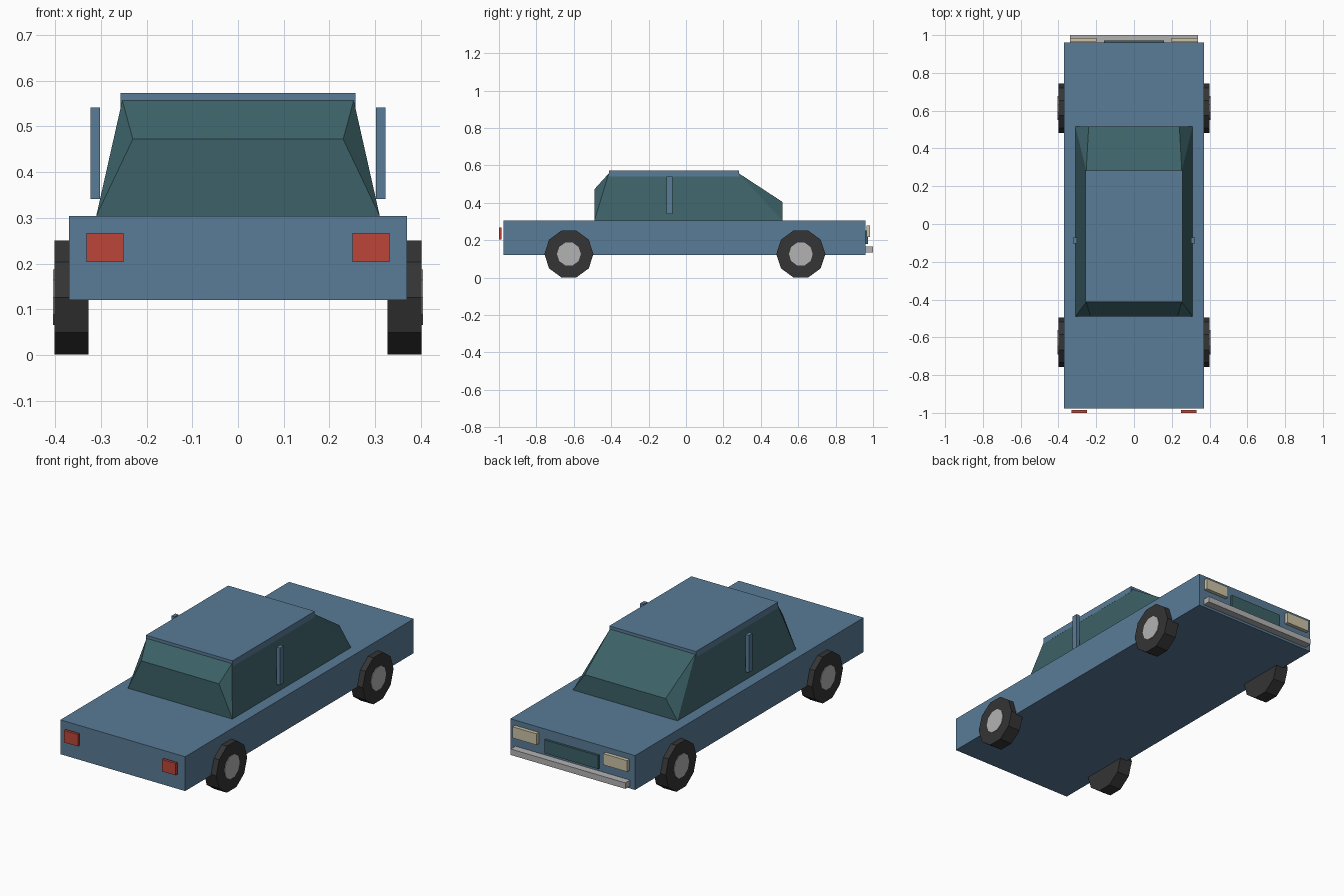
import bpy, math

if "Cube" in bpy.data.objects:
    bpy.data.objects.remove(bpy.data.objects["Cube"])


def material(name, r, g, b):
    m = bpy.data.materials.new(name)
    m.diffuse_color = (r, g, b, 1)
    m.use_nodes = True
    m.node_tree.nodes["Principled BSDF"].inputs["Base Color"].default_value = m.diffuse_color
    return m


BLUE = material("blue_paint", 0.10, 0.20, 0.31)
GLASS = material("dark_glass", 0.045, 0.12, 0.135)
RED = material("red_lens", 0.50, 0.06, 0.04)
CREAM = material("cream_lens", 0.60, 0.54, 0.38)
RUBBER = material("rubber", 0.035, 0.035, 0.035)
METAL = material("metal", 0.45, 0.45, 0.45)


def mesh_object(name, verts, faces, mat):
    me = bpy.data.meshes.new(name)
    me.from_pydata(verts, [], faces)
    me.materials.append(mat)
    ob = bpy.data.objects.new(name, me)
    bpy.context.collection.objects.link(ob)
    return ob


def box(name, x, y, z, mat):
    verts = [(a, b, c) for a in x for b in y for c in z]
    faces = [(0, 1, 3, 2), (4, 6, 7, 5), (0, 4, 5, 1),
             (2, 3, 7, 6), (0, 2, 6, 4), (1, 5, 7, 3)]
    return mesh_object(name, verts, faces, mat)


def disc(name, x0, x1, y, z, radius, mat, sides=10):
    lo, hi = sorted((x0, x1))
    ring = [(y + radius * math.cos(2 * math.pi * i / sides),
             z + radius * math.sin(2 * math.pi * i / sides)) for i in range(sides)]
    verts = [(lo, *p) for p in ring] + [(hi, *p) for p in ring]
    faces = [tuple(reversed(range(sides))), tuple(range(sides, 2 * sides))]
    for i in range(sides):
        j = (i + 1) % sides
        faces.append((i, j, sides + j, sides + i))
    return mesh_object(name, verts, faces, mat)


# Lower body and roof panel
box("body", (-0.37, 0.37), (-0.976, 0.96), (0.12, 0.304), BLUE)
box("roof", (-0.257, 0.257), (-0.413, 0.283), (0.541, 0.573), BLUE)

# Glass cabin: side outline as (half width, y, z), mirrored across x
outline = [(0.31, -0.49, 0.304), (0.23, -0.49, 0.472), (0.253, -0.413, 0.557),
           (0.253, 0.283, 0.557), (0.24, 0.515, 0.405), (0.31, 0.515, 0.304)]
n = len(outline)
verts = [(-x, y, z) for x, y, z in outline] + outline
faces = [(i, (i + 1) % n, n + (i + 1) % n, n + i)[::-1] for i in range(n)]
for side in [(0, 2, 1), (0, 5, 3, 2), (3, 5, 4)]:
    faces.append(side[::-1])
    faces.append(tuple(n + i for i in side))
mesh_object("cabin_glass", verts, faces, GLASS)

# Bumper and grille
box("bumper", (-0.34, 0.34), (0.96, 1.0), (0.133, 0.165), METAL)
box("grille", (-0.16, 0.16), (0.955, 0.972), (0.18, 0.252), GLASS)

# Parts repeated on both sides
for s, side in ((-1, "left"), (1, "right")):
    box(f"{side}_door_pillar", sorted((s * 0.302, s * 0.322)), (-0.104, -0.072), (0.341, 0.541), BLUE)
    box(f"{side}_red_light", sorted((s * 0.25, s * 0.331)), (-1.0, -0.986), (0.203, 0.267), RED)
    box(f"{side}_headlight", sorted((s * 0.198, s * 0.34)), (0.964, 0.984), (0.218, 0.278), CREAM)
    for y, end in ((-0.626, "front"), (0.614, "back")):
        disc(f"{end}_{side}_wheel", s * 0.327, s * 0.401, y, 0.126, 0.131, RUBBER)
        disc(f"{end}_{side}_hubcap", s * 0.39, s * 0.404, y, 0.126, 0.064, METAL)
